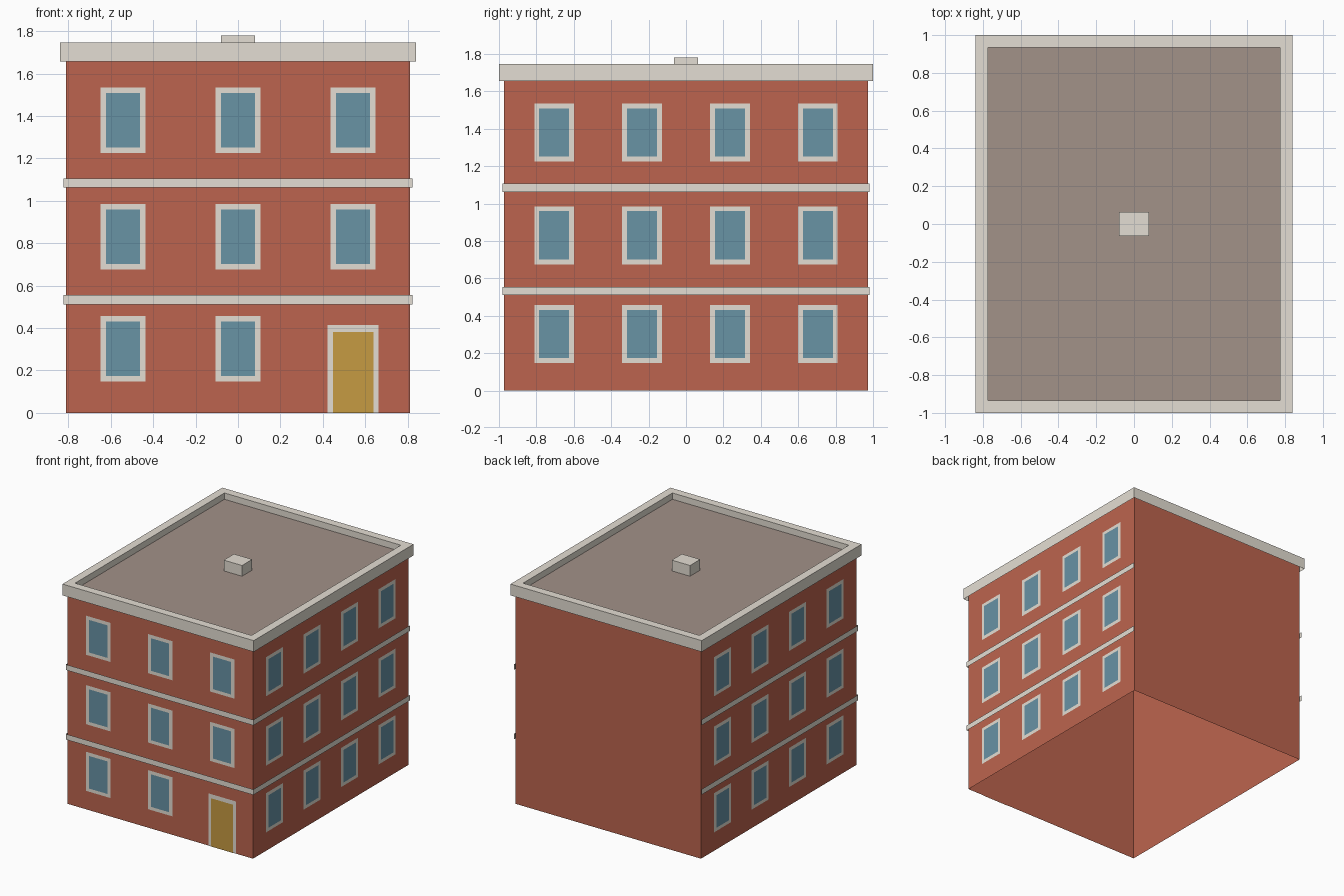
import bpy
import bmesh

cube = bpy.data.objects.get("Cube")
if cube:
    bpy.data.objects.remove(cube, do_unlink=True)


def material(name, rgb):
    """Flat material from 8-bit sRGB values."""
    lin = [((c / 255 + 0.055) / 1.055) ** 2.4 for c in rgb] + [1.0]
    m = bpy.data.materials.new(name)
    m.use_nodes = True
    m.diffuse_color = lin
    m.node_tree.nodes["Principled BSDF"].inputs["Base Color"].default_value = lin
    return m


BRICK = material("brick red", (188, 100, 78))
STONE = material("pale stone", (228, 222, 211))
ROOF = material("roof brown", (162, 146, 137))
GLASS = material("window blue", (104, 147, 165))
DOOR = material("door ochre", (198, 155, 66))


def finish(name, mat, bm):
    me = bpy.data.meshes.new(name)
    bm.to_mesh(me)
    bm.free()
    me.materials.append(mat)
    ob = bpy.data.objects.new(name, me)
    bpy.context.collection.objects.link(ob)


def shell(name, mat, loops, cap=False):
    """Skin over rectangles (half width, half depth, height), open below."""
    bm = bmesh.new()
    rings = [[bm.verts.new((sx * hx, sy * hy, z))
              for sx, sy in ((-1, -1), (1, -1), (1, 1), (-1, 1))]
             for hx, hy, z in loops]
    for low, high in zip(rings, rings[1:]):
        for i in range(4):
            j = (i + 1) % 4
            bm.faces.new((low[i], low[j], high[j], high[i]))
    if cap:
        bm.faces.new(rings[-1])
    finish(name, mat, bm)


def panels(name, mat, rects):
    """One object made of flat rectangles."""
    bm = bmesh.new()
    for corners in rects:
        bm.faces.new([bm.verts.new(c) for c in corners])
    finish(name, mat, bm)


WX, WY = 0.812, 0.972                    # half width and depth of the walls
CX, CY = 0.838, 1.0                      # half width and depth of the cornice
RIM, CORNICE_Z, CORNICE_TOP, ROOF_Z = 0.065, 1.656, 1.745, 1.695
STEP = 0.01                              # how far the bands stand out
SILLS = (0.147, 0.675, 1.225)


def on_wall(side, u, z, w, h, gap):
    """Rectangle just outside a wall, centred at u along it, foot at z."""
    a, b = u - w / 2, u + w / 2
    outline = [(a, z), (b, z), (b, z + h), (a, z + h)]
    if side == "front":
        return [(p, -WY - gap, q) for p, q in outline]
    if side == "right":
        return [(WX + gap, p, q) for p, q in outline]
    return [(-WX - gap, p, q) for p, q in reversed(outline)]


# Main body, cornice, roof and chimney
shell("walls", BRICK, [(WX, WY, 0), (WX, WY, ROOF_Z)])
IX, IY = CX - RIM, CY - RIM
shell("cornice", STONE, [(CX, CY, CORNICE_Z), (CX, CY, CORNICE_TOP),
                         (IX, IY, CORNICE_TOP), (IX, IY, ROOF_Z)])
shell("roof", ROOF, [(IX, IY, ROOF_Z)], cap=True)
shell("chimney", STONE, [(0.08, 0.064, ROOF_Z), (0.08, 0.064, 1.78)], cap=True)

# Stone bands between storeys, on the front and both sides
bands = []
for z in (0.511, 1.062):
    for side, half in (("front", WX), ("left", WY), ("right", WY)):
        bands.append(on_wall(side, 0, z, 2 * (half + STEP), 0.044, STEP))
panels("storey_bands", STONE, bands)

# Windows on the front and both sides; the back is blank
columns = {"front": [-0.543, 0, 0.543]}
columns["left"] = columns["right"] = [-0.705, -0.235, 0.235, 0.705]
for side, places in columns.items():
    frames, panes = [], []
    for z in SILLS:
        for u in places:
            if side == "front" and z == SILLS[0] and u > 0.1:
                continue                 # the door stands here
            frames.append(on_wall(side, u, z, 0.212, 0.31, 0.0015))
            panes.append(on_wall(side, u, z + 0.026, 0.16, 0.258, 0.003))
    panels(side + "_window_frames", STONE, frames)
    panels(side + "_window_panes", GLASS, panes)

# Front door
panels("door_frame", STONE, [on_wall("front", 0.543, 0, 0.24, 0.414, 0.0015)])
panels("door", DOOR, [on_wall("front", 0.543, 0, 0.19, 0.382, 0.003)])
